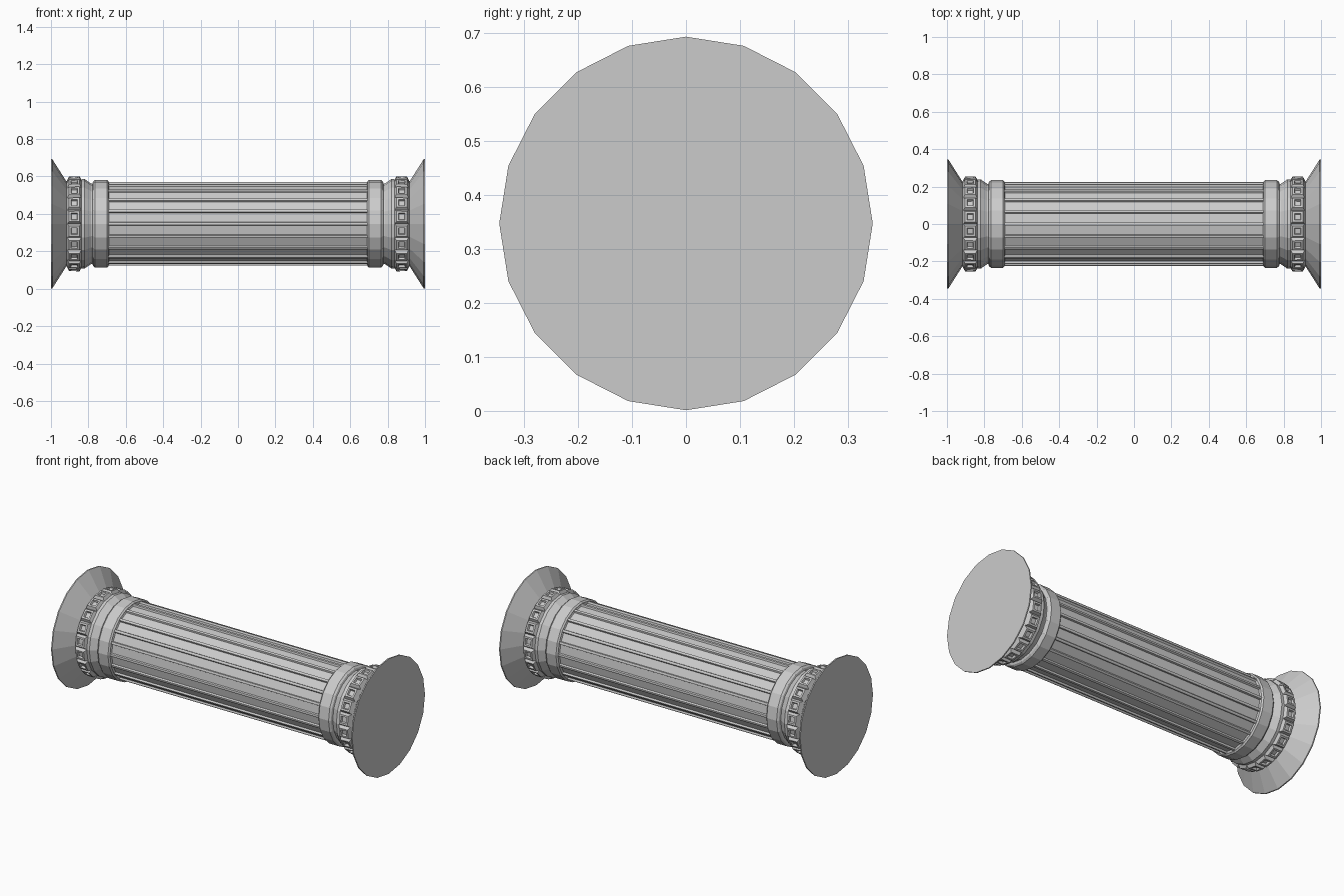
import bpy, bmesh, math

if "Cube" in bpy.data.objects:
    bpy.data.objects.remove(bpy.data.objects["Cube"])

SIDES = 20
AXIS_Z = 0.347


def lathe(name, profile, panels=None, steps=(), mirror=False):
    """Revolve (x, radius) points about the x axis, then inset the faces of one segment."""
    bm = bmesh.new()
    rings = []
    for x, r in profile:
        ring = []
        for i in range(SIDES):
            a = 2 * math.pi * i / SIDES
            ring.append(bm.verts.new((x, r * math.sin(a), r * math.cos(a))))
        rings.append(ring)
    chosen = []
    for k in range(len(rings) - 1):
        a, b = rings[k], rings[k + 1]
        for i in range(SIDES):
            j = (i + 1) % SIDES
            f = bm.faces.new((a[i], a[j], b[j], b[i]))
            if k == panels:
                chosen.append(f)
    bm.faces.new(rings[0])
    bm.faces.new(rings[-1])
    bmesh.ops.recalc_face_normals(bm, faces=bm.faces[:])
    for thickness, depth in steps:
        bmesh.ops.inset_individual(bm, faces=chosen, thickness=thickness,
                                   depth=depth, use_even_offset=True)
    mesh = bpy.data.meshes.new(name)
    bm.to_mesh(mesh)
    bm.free()
    obj = bpy.data.objects.new(name, mesh)
    bpy.context.collection.objects.link(obj)
    obj.location.z = AXIS_Z
    if mirror:
        obj.modifiers.new("Mirror", 'MIRROR').use_clip = False
    return obj


# Fluted shaft: each facet holds a recessed panel
lathe("fluted_shaft", [(-0.70, 0.224), (0.70, 0.224)], panels=0,
      steps=[(0.007, 0.0), (0.004, -0.010)])

# Collars at both ends of the shaft
lathe("collar", [(0.692, 0.226), (0.70, 0.234), (0.765, 0.234), (0.775, 0.226),
                 (0.78, 0.21)], mirror=True)

# Flared ends with a ring of raised, hollowed blocks
lathe("flared_end", [(0.77, 0.212), (0.785, 0.215), (0.82, 0.239), (0.838, 0.238),
                     (0.912, 0.236), (0.917, 0.226), (0.99, 0.341),
                     (0.993, 0.3455), (1.0, 0.3455)],
      panels=3, steps=[(0.009, 0.018), (0.010, 0.0), (0.004, -0.012)], mirror=True)
